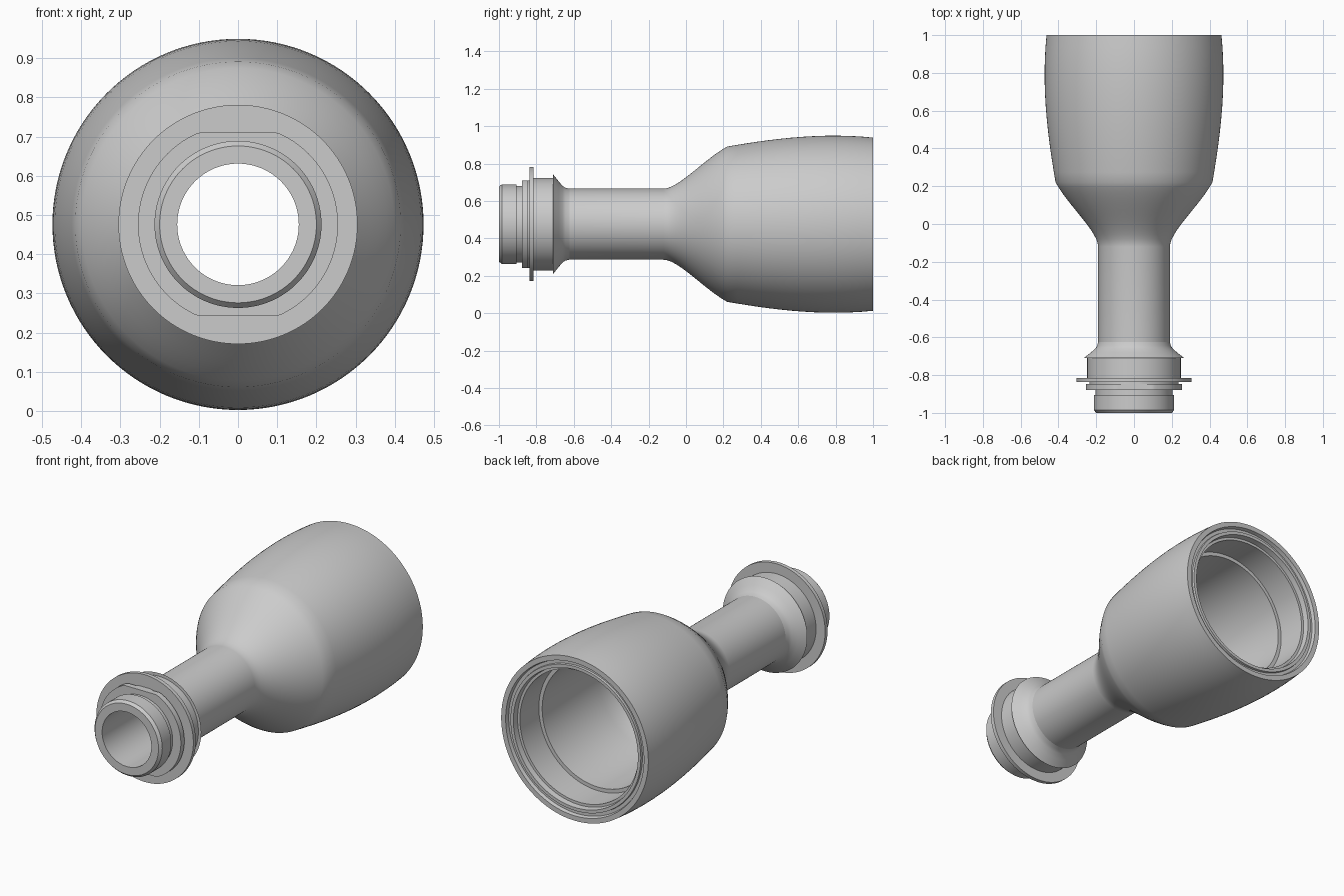
import bpy, bmesh, math
from mathutils import Vector
from mathutils.geometry import interpolate_bezier

AXIS_Z = 0.476
SEGMENTS = 128

if "Cube" in bpy.data.objects:
    bpy.data.objects.remove(bpy.data.objects["Cube"], do_unlink=True)

grey = bpy.data.materials.new("plain grey")
grey.use_nodes = True
grey.diffuse_color = (0.6, 0.6, 0.6, 1)
grey.node_tree.nodes["Principled BSDF"].inputs["Base Color"].default_value = (0.6, 0.6, 0.6, 1)


def curve(a, b, c, d, steps=14):
    """Smooth run of (y, radius) points."""
    pts = interpolate_bezier(*[Vector((p[0], p[1], 0)) for p in (a, b, c, d)], steps)
    return [(p.x, p.y) for p in pts]


def lathe(name, profile, flat=None):
    """Spin a closed (y, radius) profile round the y axis; flat trims top and bottom."""
    bm = bmesh.new()
    verts = [bm.verts.new((r, y, 0)) for y, r in profile]
    edges = [bm.edges.new((verts[i - 1], verts[i])) for i in range(len(verts))]
    bmesh.ops.spin(bm, geom=verts + edges, cent=(0, 0, 0), axis=(0, 1, 0),
                   angle=math.tau, steps=SEGMENTS)
    bmesh.ops.remove_doubles(bm, verts=bm.verts, dist=0.0001)
    if flat:
        for v in bm.verts:
            v.co.z = max(-flat, min(flat, v.co.z))
    bmesh.ops.recalc_face_normals(bm, faces=bm.faces)
    mesh = bpy.data.meshes.new(name)
    bm.to_mesh(mesh)
    bm.free()
    mesh.materials.append(grey)
    obj = bpy.data.objects.new(name, mesh)
    obj.location.z = AXIS_Z
    bpy.context.collection.objects.link(obj)
    bpy.ops.object.select_all(action="DESELECT")
    obj.select_set(True)
    bpy.context.view_layer.objects.active = obj
    bpy.ops.object.shade_smooth_by_angle(angle=math.radians(25))
    return obj


# Hollow body: nozzle, neck, throat, bell, stepped rim and cavity
nozzle = [(-1, 0.155), (-1, 0.2), (-0.985, 0.213), (-0.905, 0.213), (-0.905, 0.204),
          (-0.75, 0.204), (-0.75, 0.19)]
throat = curve((-0.12, 0.19), (-0.04, 0.19), (0.1, 0.35), (0.22, 0.415))
bell = curve((0.22, 0.415), (0.45, 0.455), (0.72, 0.492), (1, 0.463))
rim = [(1, 0.435), (0.98, 0.43), (0.98, 0.412), (0.992, 0.41), (0.992, 0.392),
       (0.96, 0.388), (0.96, 0.373)]
cavity = [(0.79, 0.373), (0.79, 0.352), (0.3, 0.34), (0.2, 0.32), (0.12, 0.285)]
bore = curve((0.12, 0.285), (0.04, 0.2), (-0.02, 0.155), (-0.12, 0.155))
lathe("hollow_body", nozzle + throat + bell[1:] + rim + cavity + bore[1:])

# Collar with flared lip running into the neck
lathe("neck_collar", [(-0.82, 0.17), (-0.82, 0.248), (-0.71, 0.248), (-0.71, 0.266),
                      (-0.68, 0.228), (-0.66, 0.205), (-0.645, 0.195), (-0.62, 0.189),
                      (-0.62, 0.17)])

# Thin round flange
lathe("flange", [(-0.837, 0.17), (-0.837, 0.305), (-0.815, 0.305), (-0.815, 0.17)])

# Locking plate with flat top and bottom, undercut behind its round sides
lathe("locking_plate", [(-0.878, 0.17), (-0.878, 0.255), (-0.846, 0.255), (-0.846, 0.236),
                        (-0.83, 0.236), (-0.83, 0.17)], flat=0.234)
